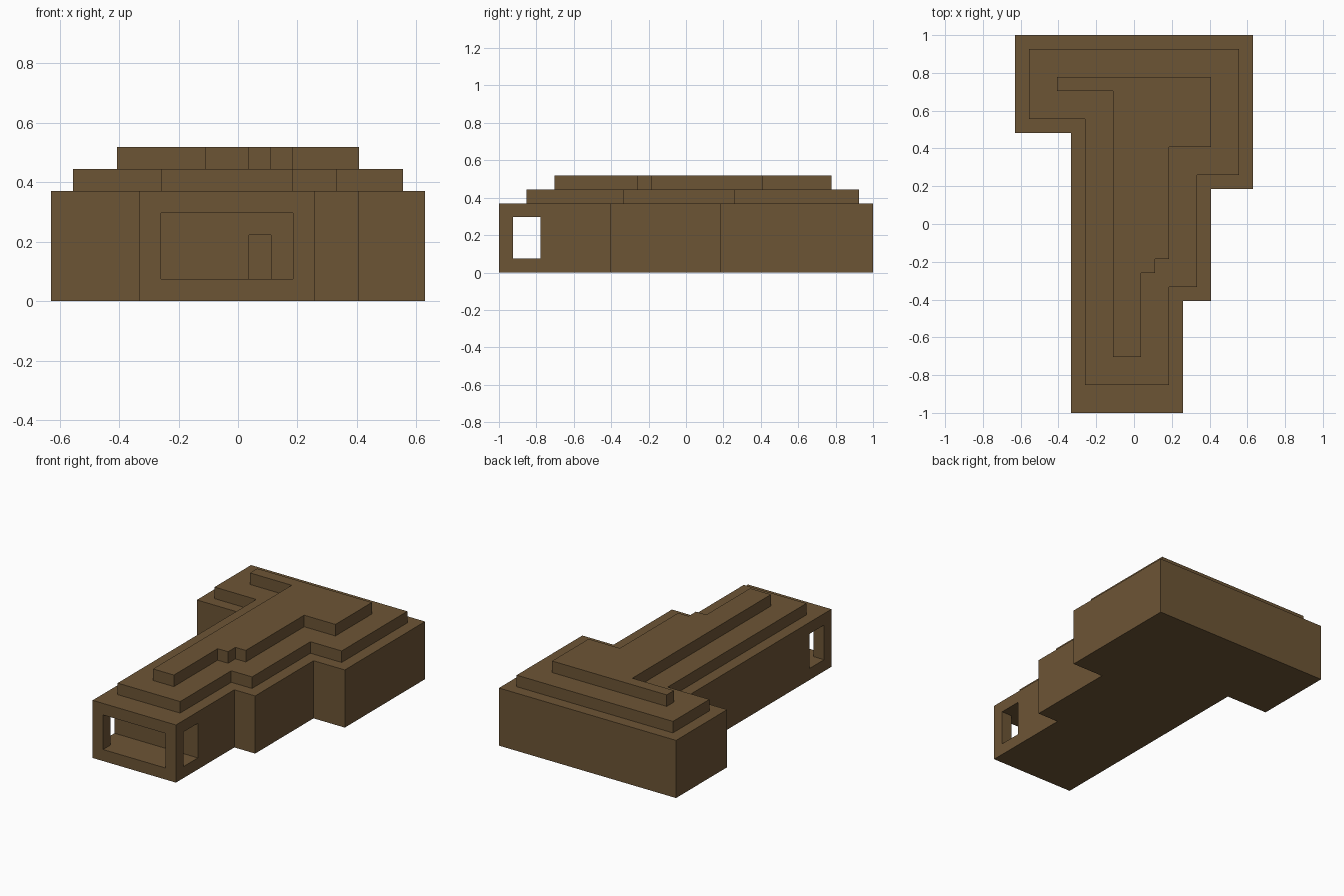
import bpy
import bmesh

U = 2 / 27  # one building block

cube = bpy.data.objects.get("Cube")
if cube:
    bpy.data.objects.remove(cube, do_unlink=True)

brown = bpy.data.materials.new("earth brown")
brown.use_nodes = True
colour = (0.152, 0.090, 0.036, 1)
brown.diffuse_color = colour
brown.node_tree.nodes["Principled BSDF"].inputs["Base Color"].default_value = colour


def slab(name, outline, z0, z1):
    """Extrude a plan outline, given in blocks, from z0 to z1."""
    bm = bmesh.new()
    base = bm.faces.new([bm.verts.new((x * U, y * U, z0 * U)) for x, y in outline])
    top = bmesh.ops.extrude_face_region(bm, geom=[base])["geom"]
    bmesh.ops.translate(bm, vec=(0, 0, (z1 - z0) * U),
                        verts=[v for v in top if isinstance(v, bmesh.types.BMVert)])
    bmesh.ops.recalc_face_normals(bm, faces=bm.faces)
    mesh = bpy.data.meshes.new(name)
    bm.to_mesh(mesh)
    bm.free()
    mesh.materials.append(brown)
    obj = bpy.data.objects.new(name, mesh)
    bpy.context.scene.collection.objects.link(obj)
    return obj


def carve(target, cutter):
    cutter.hide_render = True
    cutter.hide_viewport = True
    cutter.display_type = 'WIRE'
    mod = target.modifiers.new(cutter.name, 'BOOLEAN')
    mod.operation = 'DIFFERENCE'
    mod.solver = 'EXACT'
    mod.object = cutter


# Main walls and the two stepped roof tiers
walls = slab("main_walls", [
    (-8.5, 13.5), (-8.5, 6.5), (-4.5, 6.5), (-4.5, -13.5), (3.5, -13.5),
    (3.5, -5.5), (5.5, -5.5), (5.5, 2.5), (8.5, 2.5), (8.5, 13.5)], 0, 5)
slab("lower_roof_tier", [
    (-7.5, 12.5), (-7.5, 7.5), (-3.5, 7.5), (-3.5, -11.5), (2.5, -11.5),
    (2.5, -4.5), (4.5, -4.5), (4.5, 3.5), (7.5, 3.5), (7.5, 12.5)], 5, 6)
slab("upper_roof_tier", [
    (-5.5, 10.5), (-5.5, 9.5), (-1.5, 9.5), (-1.5, -9.5), (0.5, -9.5),
    (0.5, -3.5), (1.5, -3.5), (1.5, -2.5), (2.5, -2.5), (2.5, 5.5),
    (5.5, 5.5), (5.5, 10.5)], 6, 7)

# Porch with a wide front opening and a window through each side
carve(walls, slab("porch_cutter", [
    (-3.5, -14), (2.5, -14), (2.5, -12.5), (4, -12.5), (4, -10.5),
    (-5, -10.5), (-5, -12.5), (-3.5, -12.5)], 1, 4))

# Narrow doorway and passage leading inside
carve(walls, slab("passage_cutter", [
    (0.5, -11), (1.5, -11), (1.5, 0), (0.5, 0)], 1, 3))
